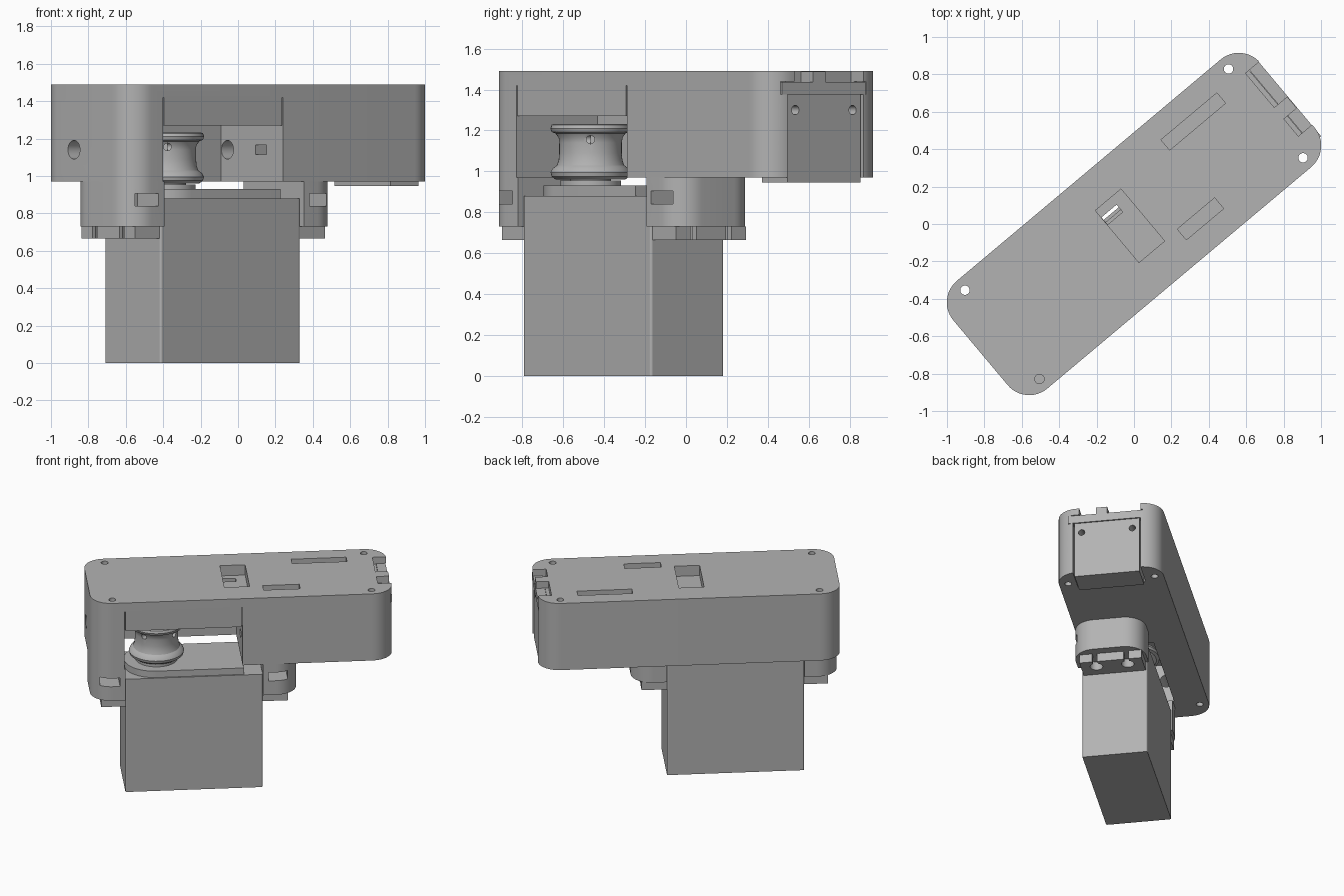
import bpy, bmesh, math
from mathutils import Matrix, Vector

if "Cube" in bpy.data.objects:
    bpy.data.objects.remove(bpy.data.objects["Cube"])

YAW = Matrix.Rotation(math.radians(40), 4, 'Z')   # the whole unit sits diagonally
grey = bpy.data.materials.new("plain grey")
grey.use_nodes = True
grey.diffuse_color = (0.45, 0.45, 0.45, 1)
grey.node_tree.nodes["Principled BSDF"].inputs["Base Color"].default_value = (0.45, 0.45, 0.45, 1)


def finish(name, bm):
    bmesh.ops.recalc_face_normals(bm, faces=bm.faces)
    bm.transform(YAW)
    mesh = bpy.data.meshes.new(name)
    bm.to_mesh(mesh)
    bm.free()
    mesh.materials.append(grey)
    ob = bpy.data.objects.new(name, mesh)
    bpy.context.collection.objects.link(ob)
    return ob


def slab(name, u, v, z, radii=(0, 0, 0, 0)):
    """Box with rounded vertical corners; radii run anticlockwise from (-u, -v)."""
    bm = bmesh.new()
    corners = [(u[0], v[0], 1, 1), (u[1], v[0], -1, 1), (u[1], v[1], -1, -1), (u[0], v[1], 1, -1)]
    points = []
    for i, ((x, y, sx, sy), r) in enumerate(zip(corners, radii)):
        if r == 0:
            points.append((x, y))
            continue
        for k in range(13):
            a = math.pi + (i + k / 12) * math.pi / 2
            points.append((x + sx * r + r * math.cos(a), y + sy * r + r * math.sin(a)))
    face = bm.faces.new([bm.verts.new((x, y, z[0])) for x, y in points])
    out = bmesh.ops.extrude_face_region(bm, geom=[face])
    top = [e for e in out["geom"] if isinstance(e, bmesh.types.BMVert)]
    bmesh.ops.translate(bm, verts=top, vec=(0, 0, z[1] - z[0]))
    return finish(name, bm)


def rod(name, start, end, r):
    a, b = Vector(start), Vector(end)
    bm = bmesh.new()
    place = Matrix.Translation((a + b) / 2) @ (b - a).to_track_quat('Z', 'Y').to_matrix().to_4x4()
    bmesh.ops.create_cone(bm, cap_ends=True, segments=32, radius1=r, radius2=r,
                          depth=(b - a).length, matrix=place)
    return finish(name, bm)


def lathe(name, centre, profile):
    bm = bmesh.new()
    verts = [bm.verts.new((centre[0] + r, centre[1], z)) for r, z in profile]
    edges = [bm.edges.new(p) for p in zip(verts, verts[1:])]
    bmesh.ops.spin(bm, geom=verts + edges, cent=(*centre, 0), axis=(0, 0, 1),
                   angle=math.tau, steps=48)
    bmesh.ops.remove_doubles(bm, verts=bm.verts, dist=1e-5)
    return finish(name, bm)


def cut(ob, cutters):
    for c in cutters:
        m = ob.modifiers.new("cut", 'BOOLEAN')
        m.operation, m.solver, m.object = 'DIFFERENCE', 'EXACT', c
        c.hide_render = True
        c.hide_set(True)


def smooth(ob):
    """Apply the cuts, then shade smooth with sharp edges kept."""
    bpy.ops.object.select_all(action='DESELECT')
    bpy.context.view_layer.objects.active = ob
    ob.select_set(True)
    for m in list(ob.modifiers):
        bpy.ops.object.modifier_apply(modifier=m.name)
    bpy.ops.object.shade_smooth_by_angle(angle=math.radians(30))


# Main housing
R = 0.15
housing = slab("housing", (-1.071, 1.071), (-0.376, 0.376), (0.97, 1.49), (R, R, R, R))
cuts = [
    slab("cut_pulley_bay", (-0.84, 0), (-0.5, 0.14), (0.9, 1.27)),
    slab("cut_window", (-0.112, 0.067), (-0.175, 0.188), (1.41, 1.6)),
    slab("cut_window_slot", (-0.11, -0.005), (0.088, 0.139), (1.2, 1.5)),
    slab("cut_long_slot", (0.4, 0.79), (0.18, 0.252), (1.43, 1.6)),
    slab("cut_short_slot", (0.16, 0.42), (-0.245, -0.17), (1.43, 1.6)),
    slab("cut_end_bay", (0.86, 1.2), (-0.25, 0.235), (0.9, 1.38)),
    slab("cut_end_strip", (1.0, 1.2), (-0.285, 0.25), (1.375, 1.44)),
    slab("cut_end_rim", (0.975, 1.2), (-0.205, 0.234), (1.435, 1.6)),
    rod("cut_shaft_bore", (-1.2, 0.088, 1.14), (0.2, 0.088, 1.14), 0.05),
    slab("cut_square_port", (-0.1, 0.15), (-0.235, -0.145), (1.115, 1.165)),
]
for su in (-1, 1):
    for sv in (-1, 1):
        low = 0.98 if su + sv == -2 else 0.9
        cuts.append(rod("cut_screw", (0.92 * su, 0.31 * sv, low), (0.92 * su, 0.31 * sv, 1.6), 0.025))
for u in (-0.836, -0.004):
    cuts.append(slab("cut_side_slit", (u - 0.004, u + 0.004), (-0.5, -0.35), (1.25, 1.42)))
cut(housing, cuts)
smooth(housing)

# End block, its cover strip and the rim key
block = slab("end_block", (0.862, 1.058), (-0.24, 0.225), (0.945, 1.379))
cut(block, [rod("cut_block_hole", (0.95, v, 1.3), (1.2, v, 1.3), 0.023) for v in (-0.19, 0.175)])
smooth(block)
slab("end_strip", (1.002, 1.068), (-0.284, 0.249), (1.376, 1.436))
slab("rim_key", (0.97, 1.065), (-0.085, -0.005), (1.43, 1.488))

# Motor mounting ears with nut slots, and the slotted motor tabs below them
for side, u, radii, tab, mid in (
        ("left", (-1.071, -0.83), (R, 0, 0, R), (-1.0, -0.82), -0.94),
        ("right", (0.146, 0.391), (0, R, R, 0), (0.14, 0.325), 0.252)):
    ear = slab(side + "_ear", u, (-0.376, 0.13), (0.73, 0.97), radii)
    cut(ear, [slab("cut_nut_slot", (mid - 0.07, mid + 0.07), (-0.5, -0.2), (0.84, 0.905))])
    smooth(ear)
    plate = slab(side + "_tab", tab, (-0.335, 0.11), (0.665, 0.73))
    outer = -1.2 if side == "left" else 0.5
    slots = []
    for v in (-0.225, 0.0):
        slots.append(rod("cut_tab_hole", (mid, v, 0.6), (mid, v, 0.8), 0.045))
        slots.append(slab("cut_tab_slot", sorted((outer, mid)), (v - 0.018, v + 0.018), (0.6, 0.8)))
    cut(plate, slots)
    smooth(plate)

# Motor body and gearbox plate
slab("motor_body", (-0.829, 0.145), (-0.345, 0.121), (0, 0.88), (0.012,) * 4)
AXIS = (-0.589, -0.115)
smooth(slab("gearbox_plate", (-0.82, 0.015), (-0.335, 0.105), (0.88, 0.93), (0.215, 0, 0, 0.215)))
smooth(lathe("output_disc", AXIS, [(0, 0.93), (0.15, 0.93), (0.15, 0.955), (0.1, 0.955), (0.1, 0.97), (0, 0.97)]))

# Grooved pulley
pulley = lathe("pulley", AXIS, [
    (0, 0.96), (0.17, 0.96), (0.19, 0.975), (0.195, 0.995), (0.185, 1.015), (0.165, 1.03),
    (0.156, 1.055), (0.153, 1.09), (0.153, 1.14), (0.157, 1.165), (0.17, 1.185), (0.19, 1.193),
    (0.196, 1.21), (0.19, 1.228), (0.18, 1.232), (0, 1.232)])
pu, pv = AXIS
cut(pulley, [rod("cut_set_screw", (pu, pv, 1.155),
                 (pu + 0.3 * math.cos(a), pv + 0.3 * math.sin(a), 1.155), 0.02)
             for a in (math.radians(-40), math.radians(-130))])
smooth(pulley)

# Helpers are no longer needed once the cuts are applied
for ob in [o for o in bpy.data.objects if o.name.startswith("cut_")]:
    bpy.data.objects.remove(ob)
